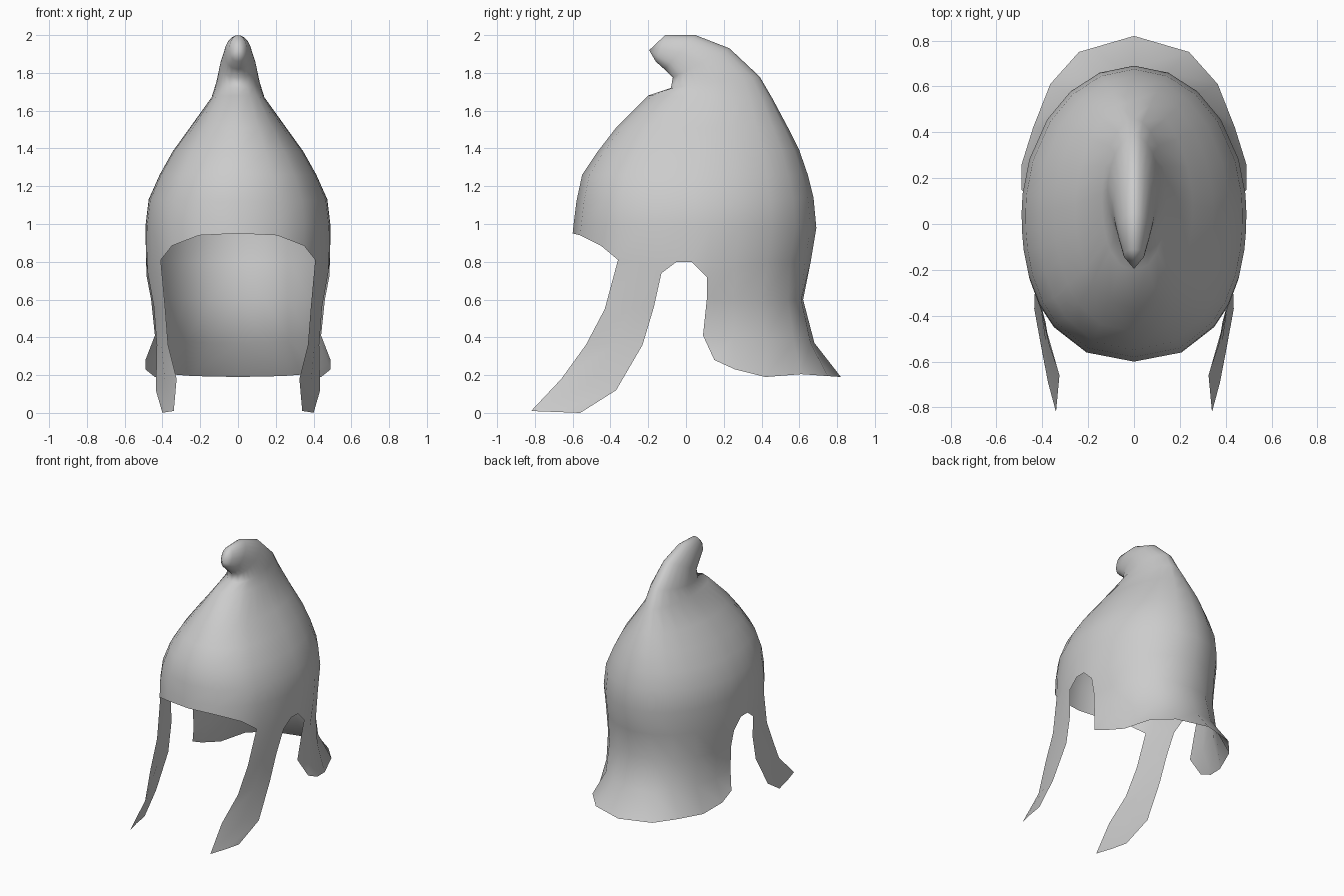
import bpy, bmesh
from mathutils import Vector

if "Cube" in bpy.data.objects:
    bpy.data.objects.remove(bpy.data.objects["Cube"])

# Rim of the bowl, front to back along the right side: (y, z)
RIM = [(-.60, .95), (-.56, .94), (-.45, .885), (-.36, .81), (-.24, .80),
       (-.13, .74), (-.05, .80), (.03, .80), (.11, .72), (.26, .77),
       (.43, .80), (.55, .80), (.63, .80), (.66, .80)]
Y0, Y1 = RIM[0][0], RIM[-1][0]
U = [2 * (y - Y0) / (Y1 - Y0) - 1 for y, z in RIM]

# Crown rings: front (y, z), back (y, z), half width, back roundness
RINGS = [((-.595, 1.0), (.69, .98), .49, 2.0),
         ((-.58, 1.12), (.675, 1.14), .473, 2.0),
         ((-.55, 1.26), (.645, 1.26), .415, 2.0),
         ((-.47, 1.38), (.60, 1.39), .345, 1.95),
         ((-.37, 1.51), (.54, 1.51), .255, 1.9),
         ((-.20, 1.68), (.46, 1.66), .14, 1.85),
         ((-.08, 1.72), (.39, 1.78), .115, 1.8),
         ((-.07, 1.775), (.23, 1.93), .092, 1.8),
         ((-.115, 1.82), (.05, 2.0), .07, 1.9),
         ((-.16, 1.86), (-.11, 2.0), .045, 2.0)]
TIP = (0, -.195, 1.92)

# Flared neck guard rows, side to back
NECK = [[(.46, .11, .60), (.435, .25, .60), (.38, .40, .60),
         (.27, .54, .60), (.14, .61, .60), (0, .62, .60)],
        [(.44, .09, .41), (.425, .25, .40), (.38, .42, .39),
         (.28, .57, .38), (.15, .66, .37), (0, .68, .37)],
        [(.49, .15, .28), (.49, .26, .23), (.44, .42, .19),
         (.365, .61, .205), (.24, .75, .195), (0, .82, .19)]]

# Cheek guard rows: front edge and back edge
CHEEK = [((.385, -.43, .55), (.445, -.17, .56)),
         ((.37, -.53, .36), (.43, -.23, .36)),
         ((.325, -.66, .18), (.435, -.37, .12)),
         ((.34, -.82, .01), (.40, -.56, 0))]

bm = bmesh.new()


def row(points):
    return [bm.verts.new(p) for p in points]


def width(u, w, p_back):
    p = 2.3 if u < 0 else p_back
    return w * max(0, 1 - abs(u) ** p) ** (1 / p)


def bridge(lower, upper):
    for i in range(len(lower) - 1):
        bm.faces.new((lower[i], lower[i + 1], upper[i + 1], upper[i]))


# Bowl and forward-curling peak
rim = row([(width(u, .487, 2.0), y, z) for u, (y, z) in zip(U, RIM)])
prev = rim
for front, back, w, p in RINGS:
    f, b = Vector((0, *front)), Vector((0, *back))
    ring = row([f.lerp(b, (1 + u) / 2) + Vector((width(u, w, p), 0, 0)) for u in U])
    bridge(prev, ring)
    prev = ring
tip = bm.verts.new(TIP)
for a, b in zip(prev, prev[1:]):
    bm.faces.new((a, b, tip))

# Neck guard
upper = rim[8:]
for pts in NECK:
    lower = row(pts)
    bridge(lower, upper)
    upper = lower

# Cheek guard
upper = rim[3:6]
for f, b in CHEEK:
    f, b = Vector(f), Vector(b)
    lower = row([f, (f + b) / 2 + Vector((.005, 0, 0)), b])
    bridge(lower, upper)
    upper = lower

for face in bm.faces:
    face.smooth = True
mesh = bpy.data.meshes.new("helmet_shell")
bm.to_mesh(mesh)
bm.free()
helmet = bpy.data.objects.new("helmet_shell", mesh)
bpy.context.collection.objects.link(helmet)

# Left half
mirror = helmet.modifiers.new("mirror", 'MIRROR')
mirror.use_axis[0] = True
mirror.merge_threshold = .001
